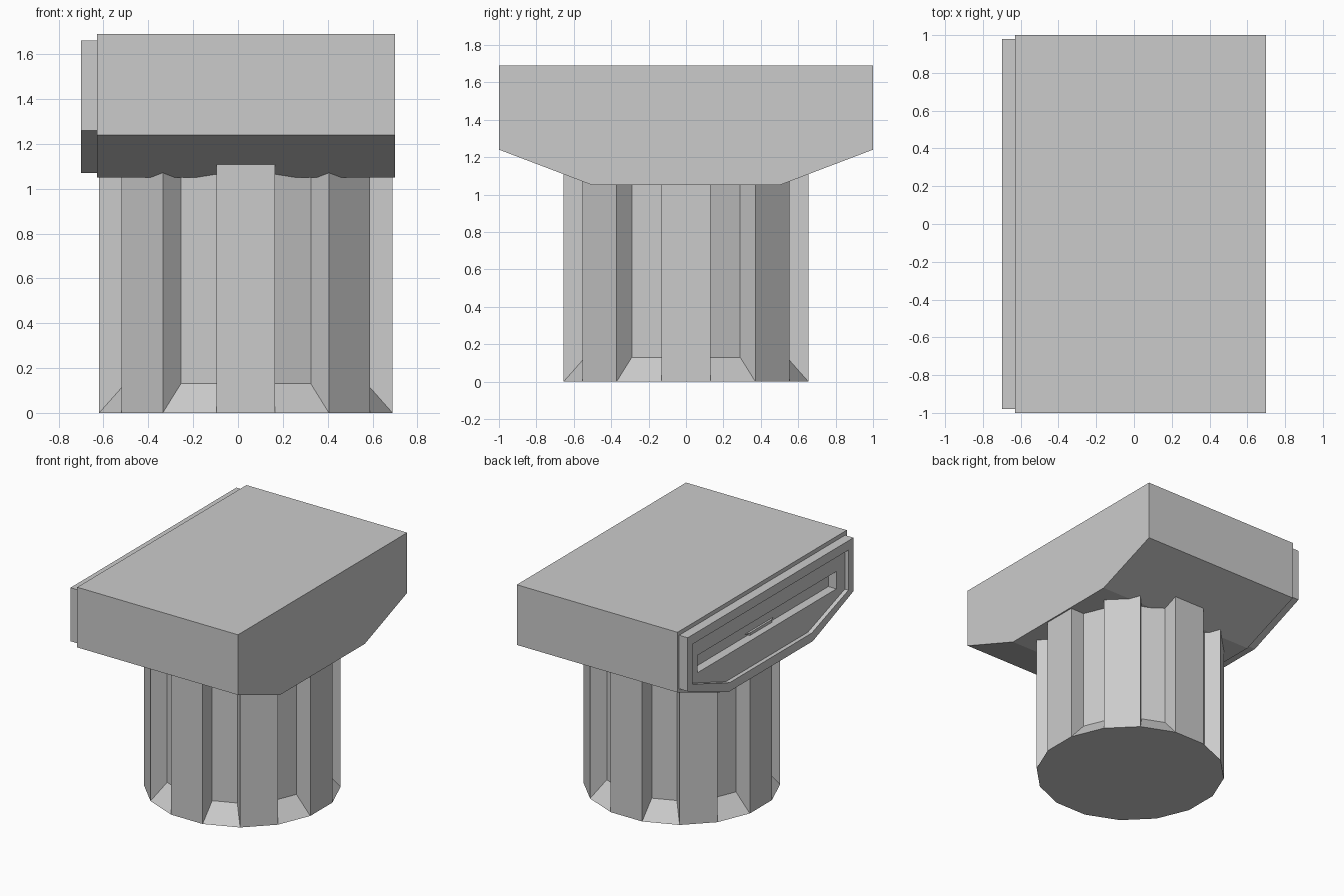
import bpy, bmesh, math
from mathutils import Matrix, Vector

if "Cube" in bpy.data.objects:
    bpy.data.objects.remove(bpy.data.objects["Cube"])


def finish(bm, name, loc=(0, 0, 0)):
    bmesh.ops.recalc_face_normals(bm, faces=bm.faces[:])
    me = bpy.data.meshes.new(name)
    bm.to_mesh(me)
    bm.free()
    ob = bpy.data.objects.new(name, me)
    ob.location = loc
    bpy.context.collection.objects.link(ob)
    return ob


def section(half_w, shoulder, half_base, bottom, top):
    """Mirrored six-point cross-section in (y, z)."""
    right = [(half_base, bottom), (half_w, shoulder), (half_w, top)]
    return right + [(-y, z) for y, z in reversed(right)]


# Fluted column: 16-sided drum, every other side sunk into a groove
R, TOP, DEPTH = 0.667, 1.35, 0.107
GROOVE_HALF, SLOPE = 0.087, 0.13
bm = bmesh.new()
bmesh.ops.create_cone(
    bm, cap_ends=True, segments=16, radius1=R, radius2=R, depth=TOP,
    matrix=Matrix.Translation((0, 0, TOP / 2)) @ Matrix.Rotation(math.pi / 16, 4, 'Z'))
grooves = []
for f in bm.faces:
    if abs(f.normal.z) < 0.5:
        a = math.atan2(f.normal.y, f.normal.x)
        if round(a / (math.pi / 8)) % 2:
            grooves.append(f)
inner = R * math.cos(math.pi / 16) - DEPTH
for f in bmesh.ops.extrude_discrete_faces(bm, faces=grooves)['faces']:
    c = f.calc_center_median()
    n = Vector((c.x, c.y, 0)).normalized()
    t = Vector((-n.y, n.x, 0))
    for v in f.verts:
        side = math.copysign(GROOVE_HALF, v.co.dot(t))
        z = SLOPE if v.co.z < TOP / 2 else TOP - SLOPE
        v.co = n * inner + t * side + Vector((0, 0, z))
finish(bm, "fluted_column", (0.035, 0, 0))

# Capital: hexagonal block with stepped plate, recess and slot on the -x end
body = section(1.0, 1.24, 0.50, 1.05, 1.69)
plate = section(0.98, 1.26, 0.50, 1.07, 1.66)
recess = section(0.92, 1.29, 0.485, 1.135, 1.59)
slot = section(0.82, 1.33, 0.45, 1.33, 1.46)
steps = [(0.70, body), (-0.63, body), (-0.63, plate), (-0.70, plate),
         (-0.70, recess), (-0.67, recess), (-0.67, slot), (-0.604, slot)]
bm = bmesh.new()
rings = [[bm.verts.new((x, y, z)) for y, z in sec] for x, sec in steps]
for a, b in zip(rings, rings[1:]):
    for i in range(6):
        j = (i + 1) % 6
        bm.faces.new((a[i], a[j], b[j], b[i]))
bm.faces.new(rings[0])
bm.faces.new(rings[-1])
finish(bm, "capital_block")
